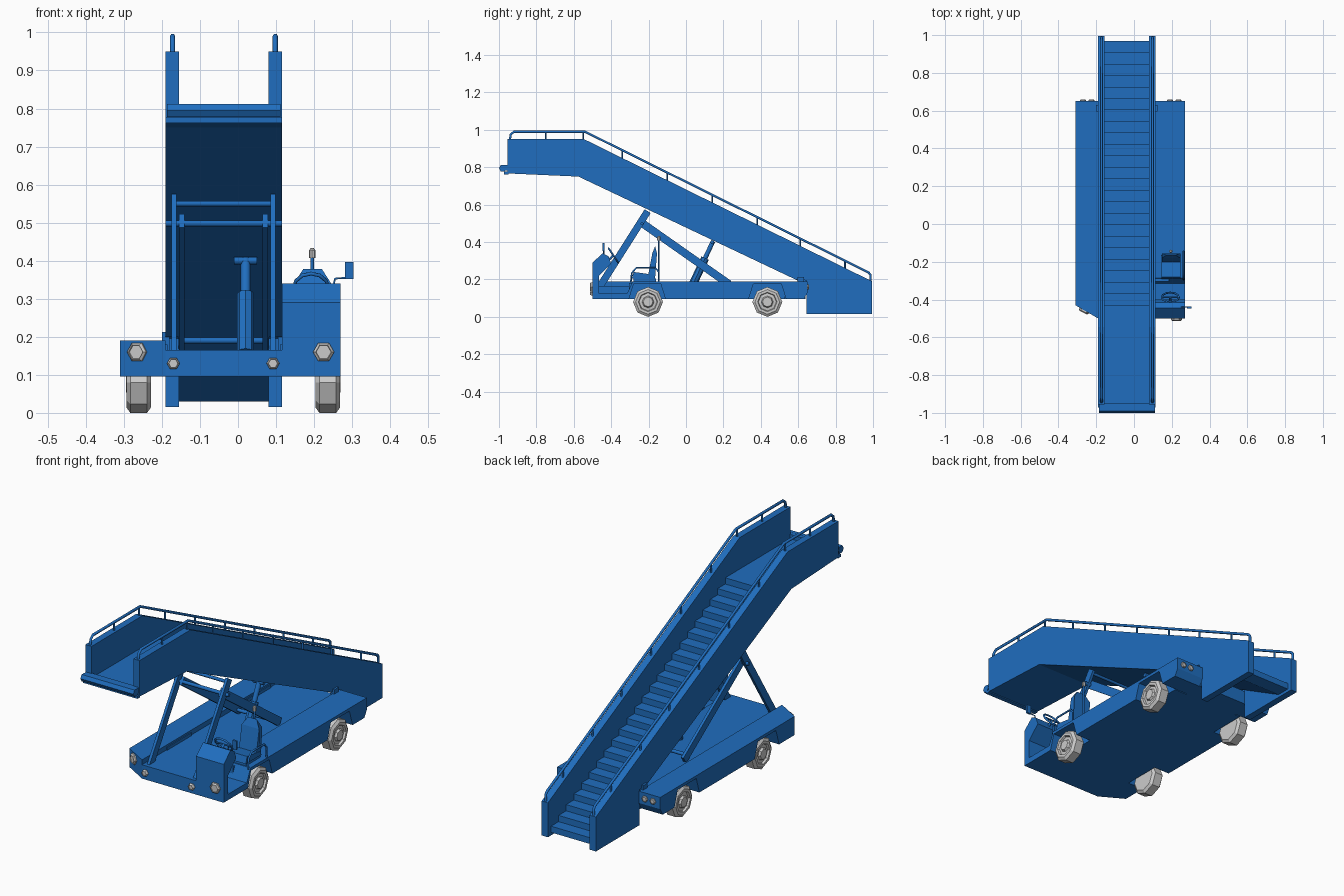
import bpy, bmesh, math
from mathutils import Vector, Matrix

if "Cube" in bpy.data.objects:
    bpy.data.objects.remove(bpy.data.objects["Cube"])

blue = bpy.data.materials.new("blue_paint")
blue.diffuse_color = (0.014, 0.155, 0.52, 1)
blue.use_nodes = True
blue.node_tree.nodes["Principled BSDF"].inputs["Base Color"].default_value = blue.diffuse_color


def finish(name, bm, mat=blue):
    bmesh.ops.recalc_face_normals(bm, faces=bm.faces)
    me = bpy.data.meshes.new(name)
    bm.to_mesh(me)
    bm.free()
    ob = bpy.data.objects.new(name, me)
    bpy.context.collection.objects.link(ob)
    if mat:
        me.materials.append(mat)
    return ob


def prism(name, pts, x0, x1):
    """Extrude a (y, z) profile from x0 to x1."""
    bm = bmesh.new()
    f = bm.faces.new([bm.verts.new((x0, y, z)) for y, z in pts])
    r = bmesh.ops.extrude_face_region(bm, geom=[f])
    bmesh.ops.translate(bm, vec=(x1 - x0, 0, 0),
                        verts=[v for v in r["geom"] if isinstance(v, bmesh.types.BMVert)])
    return finish(name, bm)


def box(name, x0, x1, y0, y1, z0, z1):
    return prism(name, [(y0, z0), (y1, z0), (y1, z1), (y0, z1)], x0, x1)


def beam(name, p, q, w, x0, x1):
    """Flat bar between two (y, z) points."""
    p, q = Vector(p), Vector(q)
    d = (q - p).normalized()
    n = Vector((-d.y, d.x)) * w / 2
    return prism(name, [p + n, q + n, q - n, p - n], x0, x1)


def tube(name, pts, r, cyclic=False):
    cu = bpy.data.curves.new(name, "CURVE")
    cu.dimensions = "3D"
    cu.bevel_depth = r
    cu.bevel_resolution = 1
    cu.use_fill_caps = True
    s = cu.splines.new("POLY")
    s.points.add(len(pts) - 1)
    for sp, p in zip(s.points, pts):
        sp.co = (*p, 1)
    s.use_cyclic_u = cyclic
    ob = bpy.data.objects.new(name, cu)
    bpy.context.collection.objects.link(ob)
    cu.materials.append(blue)
    return ob


def lathe(name, profile, n, loc, axis, mat=None):
    """Revolve (radius, offset) points about an axis."""
    bm = bmesh.new()
    rings = [[bm.verts.new((r * math.cos(2 * math.pi * i / n), r * math.sin(2 * math.pi * i / n), h))
              for i in range(n)] for r, h in profile]
    for a, b in zip(rings, rings[1:]):
        for i in range(n):
            j = (i + 1) % n
            bm.faces.new((a[i], a[j], b[j], b[i]))
    bm.faces.new(rings[0])
    bm.faces.new(rings[-1])
    ob = finish(name, bm, mat)
    ob.matrix_world = Matrix.Translation(loc) @ Vector(axis).to_track_quat("Z", "Y").to_matrix().to_4x4()
    return ob


# chassis: skirts with wheel arches, low centre deck, cab shell on the right
lower = [(-.5, .095), (-.305, .095), (-.28, .175), (-.135, .175), (-.11, .095), (.335, .095),
         (.36, .175), (.51, .175), (.535, .095), (.63, .095), (.65, .13), (.65, .19)]
left = prism("left_skirt", lower + [(-.5, .19)], -.31, -.19)
for v in left.data.vertices:
    if v.co.x < -.3 and v.co.y < -.49:
        v.co.y = -.43
cab = [(-.285, .19), (-.315, .125), (-.465, .125), (-.465, .22), (-.40, .285),
       (-.415, .325), (-.445, .34), (-.5, .29)]
prism("right_skirt_and_cab", lower + cab, .115, .27)
box("centre_deck", -.19, .115, -.5, .64, .095, .165)
for y0 in (-.305, .335):
    box("left_arch_liner", -.222, -.185, y0, y0 + .195, .095, .18)
    box("right_arch_liner", .11, .185, y0, y0 + .195, .095, .18)

# wheels
tyre = [(.03, -.032), (.066, -.032), (.08, -.022), (.08, .022), (.066, .032), (.052, .032),
        (.048, .022), (.032, .024), (.026, .034), (.01, .034)]
for y in (-.203, .435):
    lathe("right_wheel", tyre, 8, (.236, y, .08), (1, 0, 0))
    lathe("left_wheel", tyre, 8, (-.261, y, .08), (-1, 0, 0))

# lamps
lamp = [(1, -.02), (1, .008), (.75, .014), (.7, .01)]
for x, y, z, r, nx in ((-.263, -.457, .16, .028, -.5), (.225, -.5, .16, .028, 0),
                       (-.17, -.5, .13, .017, 0), (.092, -.5, .13, .017, 0)):
    lathe("front_lamp", [(a * r, h) for a, h in lamp], 6, (x, y, z), (nx, -1, 0))
for x in (-.27, -.225, .19, .235):
    lathe("tail_lamp", [(a * .016, h * .6) for a, h in lamp], 6, (x, .65, .16), (0, 1, 0))

# stair side panels
panel = [(-.955, .95), (-.545, .95), (.995, .19), (.995, .015), (.645, .015), (.645, .195),
         (.585, .2), (-.575, .75), (-.955, .767)]
for x0 in (-.19, .08):
    prism("stair_side_panel", panel, x0, x0 + .035)

# stair flight with platform and soffit
n, y, z = 24, .97, .03
steps = []
dy, dz = 1.43 / 23.5, .76 / 24
for i in range(n):
    steps += [(y, z), (y, z + dz)]
    y, z = y - dy, z + dz
prism("stair_flight", steps + [(-.955, z), (-.955, .767), (-.575, .75), (.6, .193), (.9, .03)], -.156, .081)

# platform bumper
box("platform_lip", -.19, .115, -.972, -.95, .762, .776)
lathe("platform_bumper", [(.02, -.149), (.02, .149)], 6, (-.0375, -.98, .795), (1, 0, 0), blue)
box("bumper_mount", -.185, .11, -.975, -.95, .782, .812)

# handrails
for x in (-.172, .098):
    tube("handrail", [(x, -.942, .945), (x, -.937, .975), (x, -.92, .99), (x, -.54, .99),
                      (x, .975, .238), (x, .987, .225), (x, .987, .185)], .007)
    for y in (-.75, -.55, -.34, -.10, .14, .38, .61, .85):
        top = .99 if y < -.54 else .99 - (y + .54) * .4964
        tube("rail_post", [(x, y, top), (x, y, top - .05)], .005)

# lifting frame
for x in (-.168, .092):
    beam("front_strut", (-.465, .155), (-.205, .565), .038, x - .007, x + .007)
for x in (-.148, .072):
    beam("rear_strut", (-.24, .505), (.23, .175), .042, x - .007, x + .007)
tube("upper_crossbar", [(-.17, -.21, .55), (.095, -.21, .55)], .008)
tube("pivot_crossbar", [(-.19, -.235, .498), (.115, -.235, .498)], .009)
tube("lower_crossbar", [(-.15, .2, .19), (.075, .2, .19)], .009)
a, b = Vector((.02, .03, .16)), Vector((.02, .145, .405))
lathe("ram_cylinder", [(.022, 0), (.022, .17)], 8, a, b - a, blue)
tube("ram_rod", [a, b], .014)
tube("ram_crosshead", [(-.01, .14, .40), (.05, .14, .40)], .011)
for x in (-.2, .105):
    box("stair_hinge", x, x + .02, .595, .63, .16, .212)

# seat
box("seat_base", .15, .24, -.28, -.16, .185, .205)
prism("seat_cushion", [(-.29, .205), (-.165, .205), (-.17, .225), (-.28, .24)], .145, .247)
back = prism("seat_back", [(-.205, .21), (-.165, .21), (-.155, .34), (-.165, .378), (-.18, .34)], .147, .245)
for v in back.data.vertices:
    if v.co.z > .36:
        v.co.x = .196 + (v.co.x - .196) * .5
tube("seat_guard", [(.262, -.295, .185), (.262, -.29, .235), (.262, -.265, .262), (.262, -.165, .262),
                    (.262, -.145, .24), (.262, -.145, .185)], .005)

# steering wheel
c = Vector((.192, -.388, .328))
u, w = Vector((1, 0, 0)), Vector((0, .55, -.83)) * -1
ring = [c + .046 * (math.cos(t * math.pi / 6) * u + math.sin(t * math.pi / 6) * w) for t in range(12)]
tube("steering_wheel", ring, .005, True)
tube("steering_spoke", [ring[0], c, ring[6]], .004)
tube("steering_column", [c, c + Vector((0, -.05, -.045))], .007)

# beacon and mirror
tube("beacon_pole", [(.195, -.145, .18), (.195, -.145, .41)], .005)
lathe("beacon", [(.009, -.01), (.009, .01), (.004, .016)], 8, (.195, -.145, .417), (0, 0, 1))
tube("mirror_arm", [(.25, -.44, .33), (.255, -.44, .353), (.285, -.44, .355)], .003)
box("mirror", .281, .304, -.447, -.437, .352, .396)
